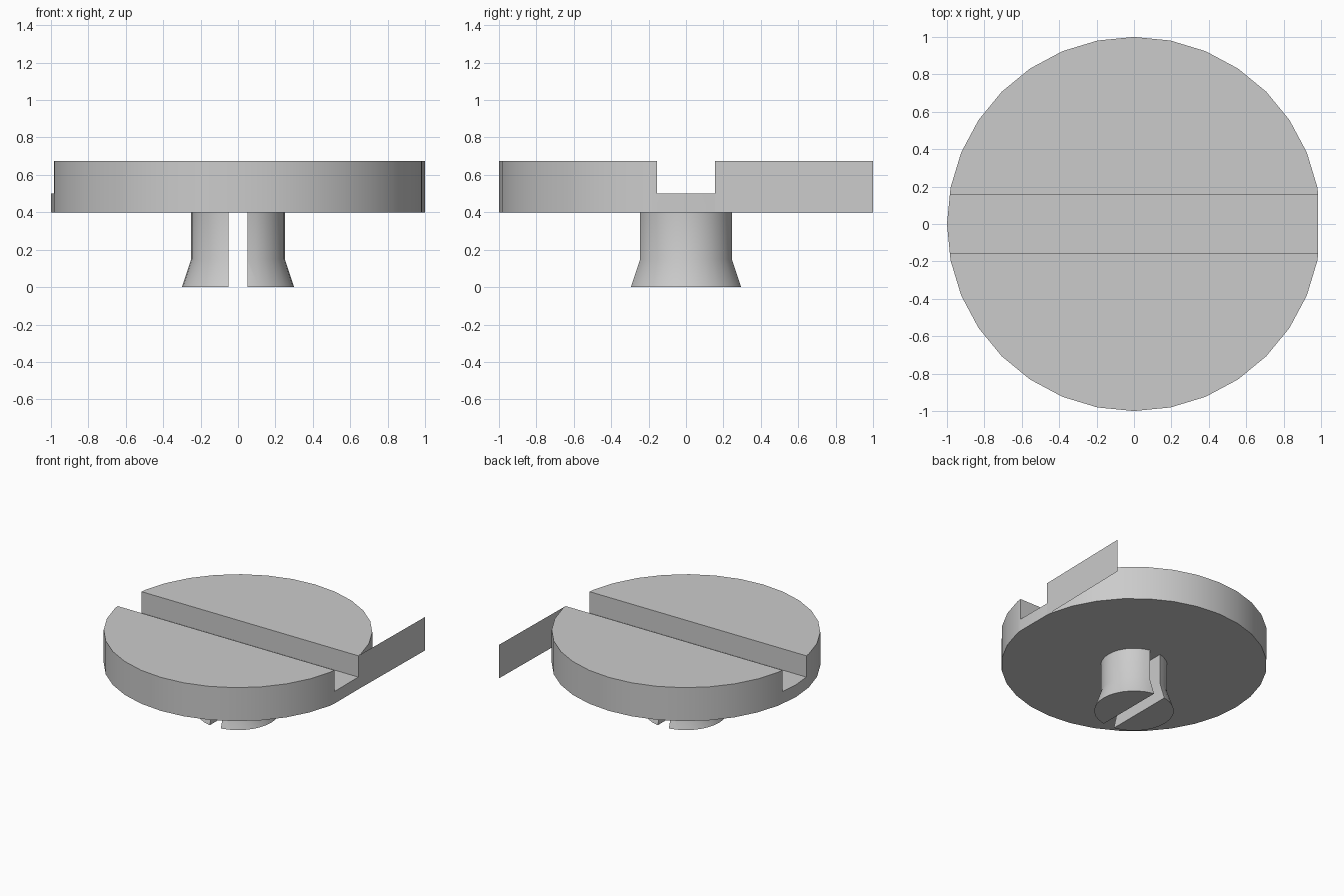
import bpy, bmesh, math
from mathutils import Vector

SIDES = 32
SLOT = 0.155                       # half width of the top slot
BASE, FLOOR, TOP = 0.4, 0.5, 0.675
EDGE_X = 0.985                     # flattened slot end on the left side

cube = bpy.data.objects.get("Cube")
if cube:
    bpy.data.objects.remove(cube, do_unlink=True)

grey = bpy.data.materials.new("plain_grey")
grey.use_nodes = True
colour = (0.6, 0.6, 0.6, 1)
grey.diffuse_color = colour
grey.node_tree.nodes["Principled BSDF"].inputs["Base Color"].default_value = colour


def finish(bm, name, solid=True):
    """Smooth the shallow edges and turn the bmesh into an object."""
    if solid:
        bmesh.ops.recalc_face_normals(bm, faces=bm.faces)
    for f in bm.faces:
        f.smooth = True
    for e in bm.edges:
        e.smooth = len(e.link_faces) == 2 and e.calc_face_angle(0) < math.radians(30)
    mesh = bpy.data.meshes.new(name)
    bm.to_mesh(mesh)
    bm.free()
    mesh.materials.append(grey)
    obj = bpy.data.objects.new(name, mesh)
    bpy.context.collection.objects.link(obj)
    return obj


def cut(bm, co, no, clear=False):
    bmesh.ops.bisect_plane(bm, geom=bm.verts[:] + bm.edges[:] + bm.faces[:],
                           plane_co=co, plane_no=no, clear_inner=clear)


def fill_around(bm, verts, u, v):
    """Make one convex face from verts, ordered in the plane of axes u and v."""
    mid = sum((p.co for p in verts), Vector()) / len(verts)
    bm.faces.new(sorted(verts, key=lambda p: math.atan2(p.co[v] - mid[v], p.co[u] - mid[u])))


# Round head with a straight slot across the top
bm = bmesh.new()
bmesh.ops.create_cone(bm, cap_ends=True, segments=SIDES, radius1=1, radius2=1, depth=TOP - BASE)
bmesh.ops.translate(bm, verts=bm.verts, vec=(0, 0, (TOP + BASE) / 2))
cut(bm, (0, 0, FLOOR), (0, 0, 1))
for y in (-SLOT, SLOT):
    cut(bm, (0, y, 0), (0, 1, 0))
for p in bm.verts:
    if p.co.x > EDGE_X and abs(p.co.y) < 0.01:
        p.co.x = EDGE_X
inside = [f for f in bm.faces
          if abs(f.calc_center_median().y) < SLOT and f.calc_center_median().z > FLOOR + 0.01]
bmesh.ops.delete(bm, geom=inside, context='FACES')
fill_around(bm, [p for p in bm.verts
                 if abs(p.co.y) < SLOT + 0.001 and abs(p.co.z - FLOOR) < 0.001], 0, 1)
for y in (-SLOT, SLOT):
    fill_around(bm, [p for p in bm.verts
                     if abs(p.co.y - y) < 0.001 and p.co.z > FLOOR - 0.001], 0, 2)
finish(bm, "slotted_head")

# Thin sheet running off the rim beside the slot
bm = bmesh.new()
corners = [(EDGE_X, SLOT, BASE), (1, 1, BASE), (1, 1, TOP), (EDGE_X, SLOT, TOP)]
bm.faces.new([bm.verts.new(c) for c in corners])
finish(bm, "side_sheet", solid=False)

# Split peg: two flared halves under the head
for side, name in ((1, "left_peg_half"), (-1, "right_peg_half")):
    bm = bmesh.new()
    ring = [bm.verts.new(c) for c in ((0.3, 0, 0), (0.25, 0, 0.15), (0.25, 0, BASE))]
    edges = [bm.edges.new(pair) for pair in zip(ring, ring[1:])]
    bmesh.ops.spin(bm, geom=ring + edges, cent=(0, 0, 0), axis=(0, 0, 1),
                   angle=math.tau, steps=SIDES)
    bmesh.ops.remove_doubles(bm, verts=bm.verts, dist=0.001)
    bmesh.ops.holes_fill(bm, edges=bm.edges, sides=0)
    cut(bm, (side * 0.05, 0, 0), (side, 0, 0), clear=True)
    bmesh.ops.holes_fill(bm, edges=bm.edges, sides=0)
    finish(bm, name)
